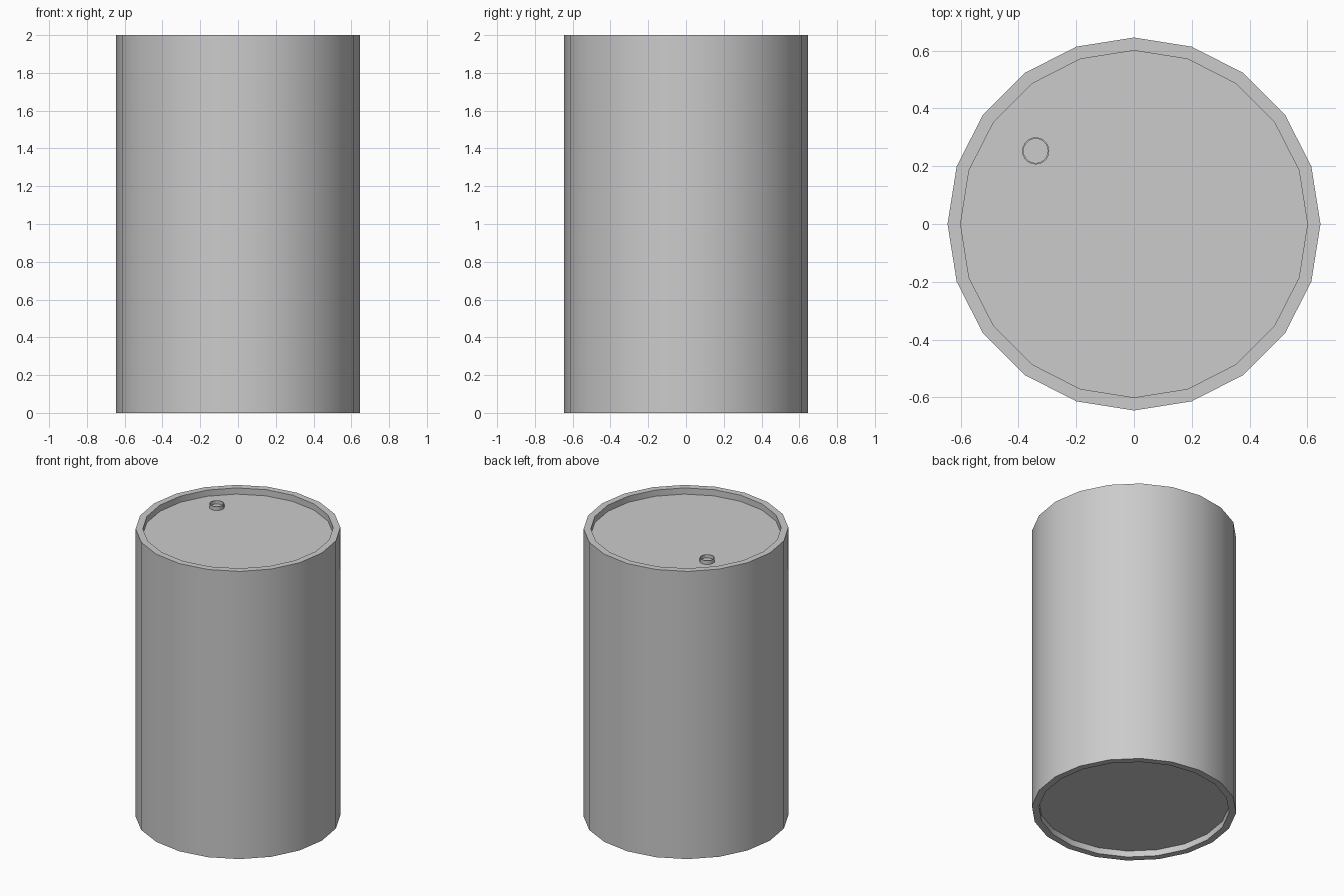
import bpy, bmesh
from math import cos, sin, pi, radians

cube = bpy.data.objects.get("Cube")
if cube:
    bpy.data.objects.remove(cube, do_unlink=True)

grey = bpy.data.materials.new("plain grey")
grey.use_nodes = True
colour = (0.6, 0.6, 0.6, 1)
grey.diffuse_color = colour
grey.node_tree.nodes["Principled BSDF"].inputs["Base Color"].default_value = colour


def lathe(name, profile, sides, location=(0, 0, 0)):
    """Turn a (radius, height) profile round z and cap both ends."""
    bm = bmesh.new()
    rings = []
    for r, z in profile:
        rings.append([bm.verts.new((r * cos(2 * pi * i / sides),
                                    r * sin(2 * pi * i / sides), z))
                      for i in range(sides)])
    for low, high in zip(rings, rings[1:]):
        for i in range(sides):
            j = (i + 1) % sides
            bm.faces.new((low[i], low[j], high[j], high[i]))
    bm.faces.new(rings[0][::-1])
    bm.faces.new(rings[-1])
    bmesh.ops.recalc_face_normals(bm, faces=bm.faces)
    mesh = bpy.data.meshes.new(name)
    bm.to_mesh(mesh)
    bm.free()
    mesh.materials.append(grey)
    obj = bpy.data.objects.new(name, mesh)
    obj.location = location
    bpy.context.collection.objects.link(obj)
    bpy.ops.object.select_all(action="DESELECT")
    obj.select_set(True)
    bpy.context.view_layer.objects.active = obj
    bpy.ops.object.shade_smooth_by_angle(angle=radians(30))
    return obj


# Drum with a raised rim around both recessed ends
radius, inner, height, recess = 0.645, 0.6, 2.0, 0.043
lathe("drum_body", [(inner, recess), (inner, 0), (radius, 0),
                    (radius, height), (inner, height),
                    (inner, height - recess)], 20)

# Filler opening with a thin raised lip on the lid
lathe("filler_lip", [(0.047, -0.005), (0.047, 0.027), (0.042, 0.027),
                     (0.042, 0.004)], 20, (-0.34, 0.253, height - recess))
